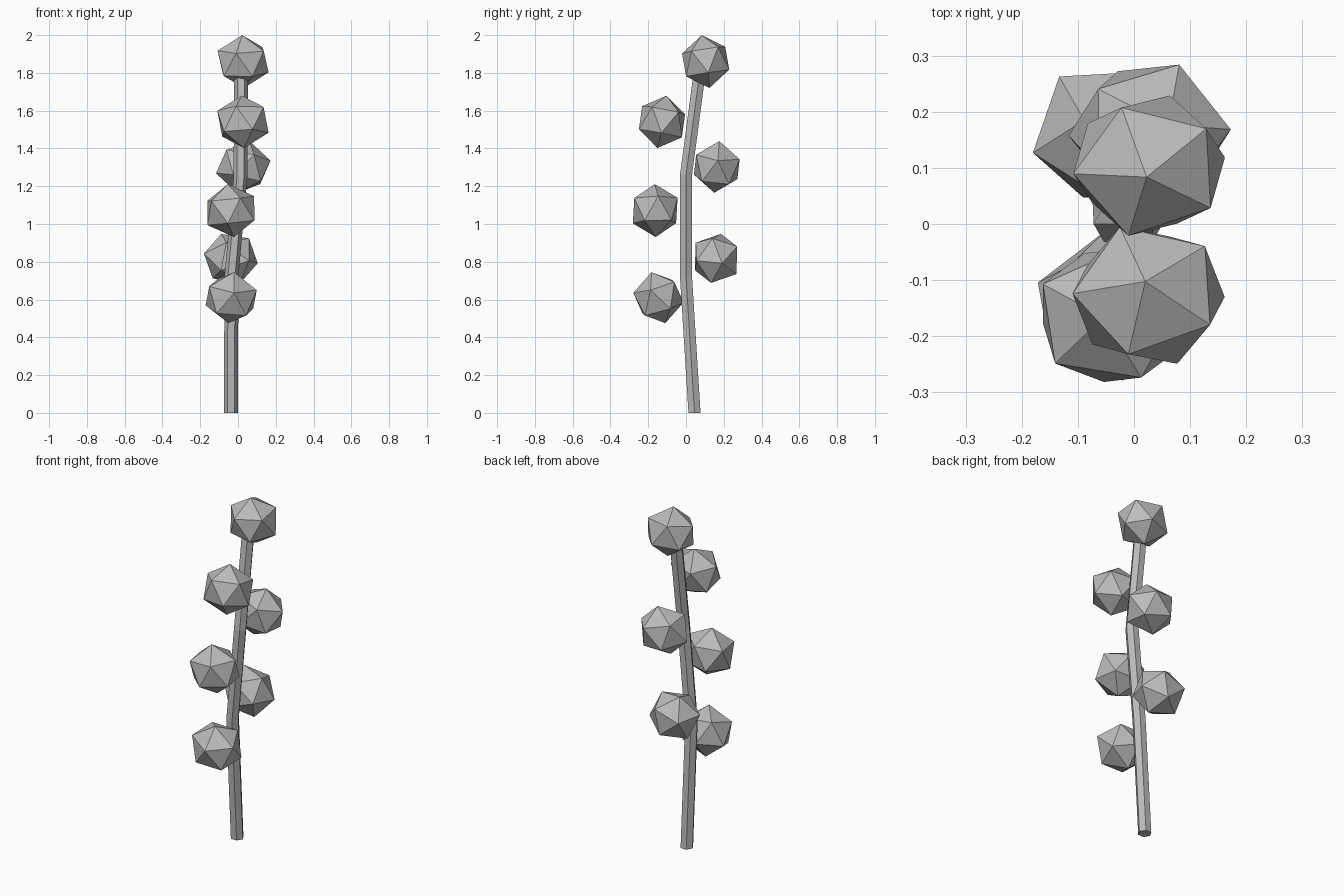
import bpy
import bmesh
import math
from mathutils import Matrix, Vector

cube = bpy.data.objects.get("Cube")
if cube:
    bpy.data.objects.remove(cube)

grey = bpy.data.materials.new("plain_grey")
grey.use_nodes = True
colour = (0.5, 0.5, 0.5, 1)
grey.diffuse_color = colour
grey.node_tree.nodes["Principled BSDF"].inputs["Base Color"].default_value = colour


def finish(name, bm):
    """Turn a bmesh into a flat-shaded object."""
    bmesh.ops.recalc_face_normals(bm, faces=bm.faces)
    mesh = bpy.data.meshes.new(name)
    bm.to_mesh(mesh)
    bm.free()
    mesh.materials.append(grey)
    obj = bpy.data.objects.new(name, mesh)
    bpy.context.collection.objects.link(obj)
    return obj


def stem(path, radius, sides=6):
    """Six-sided tube through level rings, closed at both ends."""
    bm = bmesh.new()
    rings = []
    for point in path:
        ring = []
        for i in range(sides):
            t = math.tau * i / sides
            offset = Vector((math.cos(t), math.sin(t), 0)) * radius
            ring.append(bm.verts.new(Vector(point) + offset))
        rings.append(ring)
    for low, high in zip(rings, rings[1:]):
        for i in range(sides):
            j = (i + 1) % sides
            bm.faces.new((low[i], low[j], high[j], high[i]))
    bm.faces.new(rings[0])
    bm.faces.new(rings[-1])
    return finish("stem", bm)


def bud(name, centre, tilt, turn):
    """Twenty-sided ball; tilt leans its top corner, turn spins it."""
    up = Vector((*tilt, math.sqrt(1 - tilt[0] ** 2 - tilt[1] ** 2)))
    t = math.radians(turn)
    side = Vector((math.cos(t), math.sin(t), 0))
    side = (side - up * side.dot(up)).normalized()
    rotation = Matrix((side, up.cross(side), up)).transposed().to_4x4()
    bm = bmesh.new()
    bmesh.ops.create_icosphere(bm, subdivisions=1, radius=1)
    stretch = Matrix.Diagonal((0.149, 0.136, 0.141, 1))
    bm.transform(Matrix.Translation(centre) @ stretch @ rotation)
    return finish(name, bm)


# Gently bent stem
stem([(-0.037, 0.045, 0), (-0.035, 0, 0.72),
      (0.014, 0, 1.26), (0.016, 0.08, 1.86)], 0.037)

# Buds, from the lowest to the tip
buds = [
    ((-0.036, -0.146, 0.61), (0.10, -0.27), 60),
    ((-0.038, 0.159, 0.818), (-0.34, 0.19), 55),
    ((-0.038, -0.163, 1.071), (-0.11, -0.02), 8),
    ((0.028, 0.163, 1.302), (0.22, 0.10), 1),
    ((0.026, -0.127, 1.541), (-0.04, 0.18), 40),
    ((0.027, 0.104, 1.86), (-0.03, -0.15), 39),
]
for number, (centre, tilt, turn) in enumerate(buds, 1):
    bud(f"bud_{number}", centre, tilt, turn)
